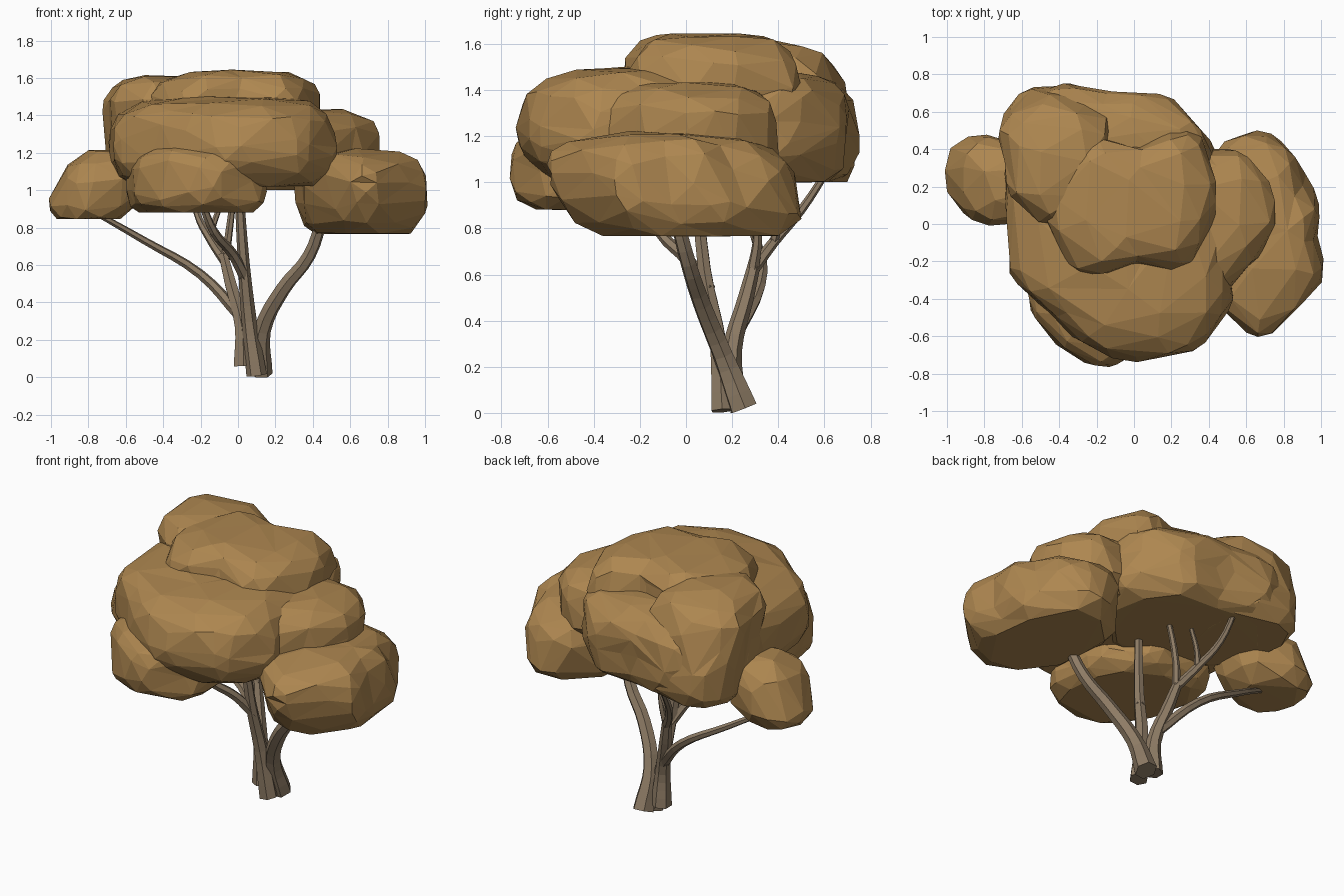
import bpy, bmesh, math
from mathutils import Vector, noise

old = bpy.data.objects.get("Cube")
if old:
    bpy.data.objects.remove(old, do_unlink=True)


def material(name, colour):
    m = bpy.data.materials.new(name)
    m.use_nodes = True
    m.diffuse_color = (*colour, 1)
    m.node_tree.nodes["Principled BSDF"].inputs["Base Color"].default_value = (*colour, 1)
    return m


leaf = material("ochre_foliage", (0.42, 0.24, 0.08))
bark = material("grey_brown_bark", (0.27, 0.2, 0.13))


def add_object(name, mesh, mat):
    obj = bpy.data.objects.new(name, mesh)
    bpy.context.scene.collection.objects.link(obj)
    mesh.materials.clear()
    mesh.materials.append(mat)
    return obj


def clump(name, centre, plan, heights, faces, power, lean=(0, 0)):
    """Rounded boxy mass: plan radii at equal angles, flat underside, leaning sides."""
    bottom, middle, top = heights
    bm = bmesh.new()
    bmesh.ops.create_icosphere(bm, subdivisions=4, radius=1)
    count = len(plan)
    for v in bm.verts:
        d = v.co.normalized()
        flat = math.hypot(d.x, d.y)
        k = (flat ** power + abs(d.z) ** power) ** (-1 / power)
        a = math.atan2(d.y, d.x) % math.tau / math.tau * count
        i, t = int(a) % count, a % 1
        t = t * t * (3 - 2 * t)
        r = plan[i] * (1 - t) + plan[(i + 1) % count] * t
        if d.z > 0:
            z = middle + d.z * k * (top - middle)
        else:
            z = max(bottom, middle + d.z * k * 1.2 * (middle - bottom))
        x = centre[0] + d.x * k * r + lean[0] * (z - middle)
        y = centre[1] + d.y * k * r + lean[1] * (z - middle)
        bump = noise.noise(Vector((x, y, z)) * 5) * 0.03
        v.co = (x + d.x * bump, y + d.y * bump, z + max(d.z, 0) * bump * 0.5)
    mesh = bpy.data.meshes.new(name)
    bm.to_mesh(mesh)
    total = len(bm.faces)
    bm.free()
    obj = add_object(name, mesh, leaf)
    # Irregular large facets
    dec = obj.modifiers.new("facets", 'DECIMATE')
    dec.ratio = faces / total


def limb(name, points, start, end, flare=1.0):
    """Tapered branch through the points."""
    curve = bpy.data.curves.new(name, 'CURVE')
    curve.dimensions = '3D'
    curve.bevel_depth = 1
    curve.bevel_resolution = 1
    curve.resolution_u = 4
    curve.use_fill_caps = True
    s = curve.splines.new('BEZIER')
    s.bezier_points.add(len(points) - 1)
    for i, (bp, p) in enumerate(zip(s.bezier_points, points)):
        bp.co = p
        bp.handle_left_type = bp.handle_right_type = 'AUTO'
        bp.radius = start + (end - start) * i / (len(points) - 1)
    s.bezier_points[0].radius *= flare
    temp = bpy.data.objects.new("temp", curve)
    bpy.context.scene.collection.objects.link(temp)
    deps = bpy.context.evaluated_depsgraph_get()
    mesh = bpy.data.meshes.new_from_object(temp.evaluated_get(deps))
    bpy.data.objects.remove(temp, do_unlink=True)
    for poly in mesh.polygons:
        poly.use_smooth = False
    add_object(name, mesh, bark)


# Foliage masses
clump("crown_top", (0, .1), (.44, .49, .32, .46, .47, .46, .33, .42),
      (1.1, 1.35, 1.64), 180, 4)
clump("crown_top_right", (-.42, .35), (.27, .38, .37, .37, .27, .3, .33, .3),
      (1.0, 1.28, 1.61), 160, 3.6, (0, -.15))
clump("crown_back", (-.1, .28), (.55, .49, .42, .58, .6, .5, .5, .45),
      (1.0, 1.23, 1.48), 220, 3.4)
clump("crown_front", (0, -.15), (.5, .5, .5, .84, .67, .55, .57, .61),
      (1.02, 1.24, 1.5), 240, 3.2)
clump("crown_left", (.35, .02), (.41, .43, .37, .4, .4, .4, .42, .36),
      (1.03, 1.22, 1.43), 130, 3.4)
clump("low_front_clump", (-.2, -.35), (.35, .36, .43, .5, .36, .36, .4, .41),
      (.88, 1.05, 1.25), 170, 3.4)
clump("low_left_clump", (.67, -.05), (.31, .36, .54, .45, .34, .39, .53, .41),
      (.765, 1.0, 1.22), 170, 2.8, (0, -.3))
clump("low_right_clump", (-.74, .22), (.24, .24, .25, .27, .24, .23, .23, .24),
      (.845, 1.0, 1.22), 90, 2.7, (.35, 0))

# Main stems rising from one foot
limb("left_stem", [(.12, .25, .02), (.13, .16, .25), (.24, .07, .47), (.38, .01, .65), (.46, -.05, .88)],
     .052, .03, 1.25)
limb("middle_stem", [(.1, .16, .01), (.06, .14, .3), (.03, .08, .62), (0, .04, 1.1)], .05, .022, 1.1)
limb("right_stem", [(.03, .2, .06), (.02, .2, .27), (-.04, .26, .5), (-.08, .3, .66)], .05, .027, 1.2)

# Forking branches
limb("middle_fork", [(.04, .1, .53), (-.03, .01, .66), (-.13, -.11, .78), (-.2, -.18, .95)], .032, .02)
limb("right_long_branch", [(.01, .21, .33), (-.2, .32, .55), (-.5, .31, .73), (-.8, .23, .9)], .032, .014)
limb("back_fork", [(-.07, .29, .62), (-.15, .38, .74), (-.22, .5, .88), (-.24, .62, 1.06)], .027, .015)
limb("inner_fork", [(-.07, .29, .62), (-.05, .31, .76), (-.01, .28, 1.08)], .026, .015)
limb("back_twig", [(-.15, .38, .74), (-.13, .4, .82), (-.08, .41, .95)], .02, .013)
